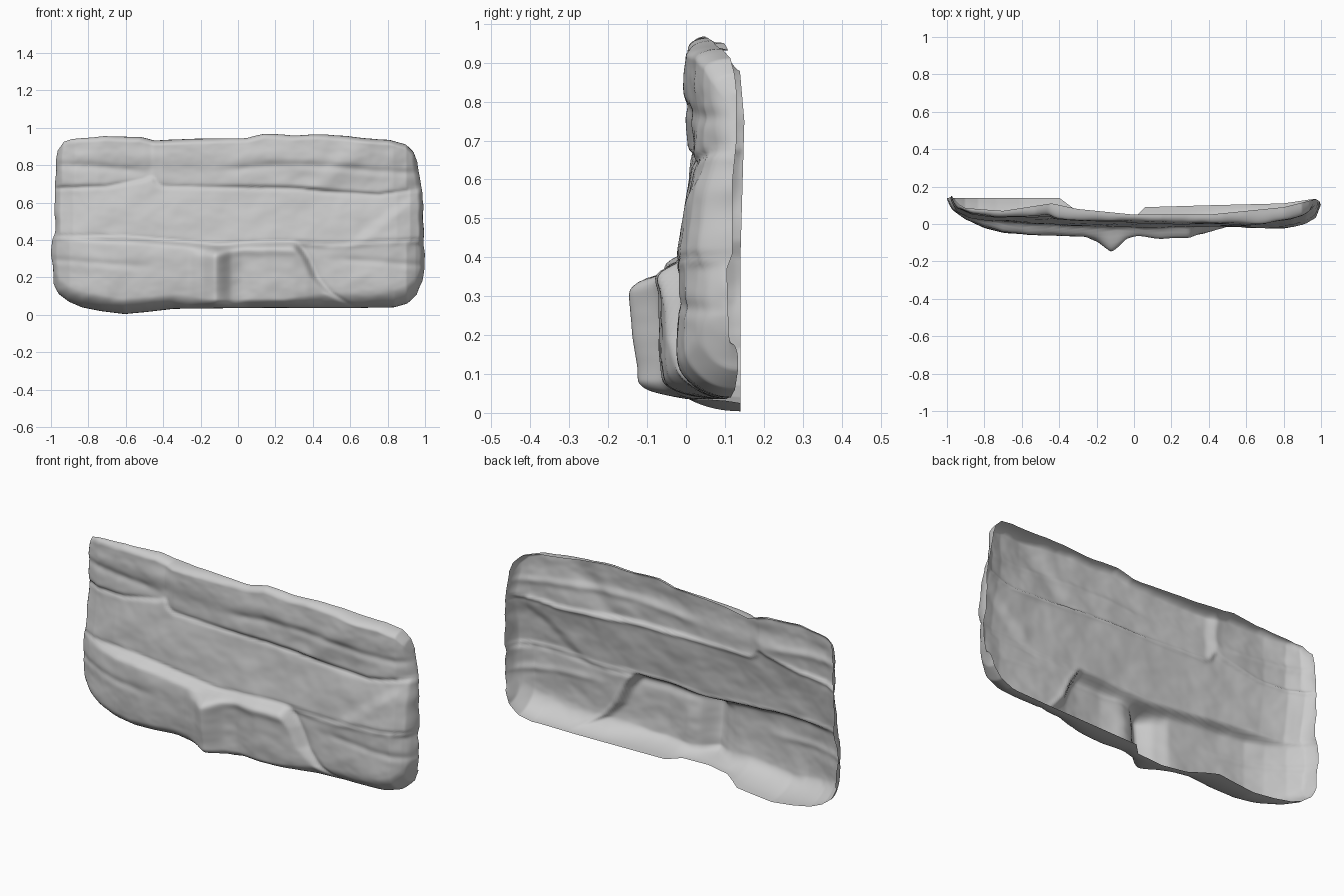
import bpy, bmesh, math
from mathutils import Vector, noise

if "Cube" in bpy.data.objects:
    bpy.data.objects.remove(bpy.data.objects["Cube"])

NU, NV = 240, 130


def curve(keys, t):
    """Linear interpolation through (position, value) keys."""
    if t <= keys[0][0]:
        return keys[0][1]
    for (a, va), (b, vb) in zip(keys, keys[1:]):
        if t <= b:
            return va + (vb - va) * (t - a) / (b - a)
    return keys[-1][1]


def step(a, b, t):
    t = min(max((t - a) / (b - a), 0), 1)
    return t * t * (3 - 2 * t)


def mix(a, b, t):
    return a + (b - a) * t


def groove(t, width):
    return math.exp(-(t / width) ** 2)


# Outline of the slab
BOTTOM = [(-1, .17), (-.97, .11), (-.92, .07), (-.85, .04), (-.75, .02), (-.62, .004), (-.5, .015),
          (-.35, .032), (0, .036), (.6, .036), (.85, .04), (.92, .06), (.97, .11), (1, .18)]
TOP = [(-1, .88), (-.975, .925), (-.93, .94), (-.75, .955), (-.55, .95), (-.47, .93), (-.3, .94),
       (.05, .945), (.15, .97), (.3, .96), (.5, .965), (.65, .95), (.85, .935), (.94, .91), (.98, .87), (1, .82)]
LEFT = [(0, .98), (.2, .99), (.3, 1), (.4, .995), (.44, .98), (.7, .98), (.85, .97), (.95, .955)]
RIGHT = [(0, .98), (.15, .99), (.25, 1), (.4, .995), (.65, .99), (.69, .98), (.8, .965), (.95, .95)]

# Depth of each rock layer along x
LOWER = [(-1, .11), (-.97, .075), (-.9, .025), (-.8, -.02), (-.7, -.048), (-.55, -.058), (-.35, -.062), (-.22, -.065),
         (.05, -.055), (.15, -.069), (.3, -.065), (.37, -.055), (.45, -.03), (.6, -.018)]
LOWER_R = [(.3, -.006), (.6, -.018), (.8, -.02), (.9, -.008), (.95, .025), (.98, .055), (1, .085)]
MIDDLE = [(-1, .125), (-.95, .08), (-.88, .045), (-.75, .025), (-.5, .01), (-.2, 0), (.2, .0),
          (.6, .005), (.85, .015), (.92, .03), (.97, .06), (1, .09)]
UPPER = [(-1, .13), (-.94, .08), (-.87, .05), (-.75, .035), (-.5, .04), (-.46, .045), (-.41, .025), (-.2, .015),
         (.1, .003), (.4, .002), (.7, .008), (.83, .02), (.9, .04), (.95, .075), (1, .11)]

# Creases between layers, and the back rims
CREASE_LOW = [(-1, .42), (-.6, .415), (-.3, .39), (-.1, .37), (.05, .385), (.3, .39), (.5, .375), (.75, .39), (1, .4)]
CREASE_HIGH = [(-1, .68), (-.7, .69), (-.5, .73), (-.46, .75), (-.44, .71), (-.4, .69), (-.1, .685),
               (.3, .68), (.5, .66), (.75, .645), (1, .68)]
RIM_BOTTOM = [(-1, .14), (-.4, .14), (-.28, .05), (-.15, .02), (0, .03), (.06, .09), (.4, .1), (.8, .11), (1, .14)]
RIM_TOP = [(-1, .14), (-.9, .085), (-.7, .07), (-.44, .11), (-.3, .08), (0, .05), (.4, .05), (.8, .09), (1, .14)]
RIM_LEFT = [(.05, .14), (.4, .14), (.75, .15), (.92, .135)]
RIM_RIGHT = [(.05, .14), (.12, .125), (.2, .11), (.37, .105), (.41, .12), (.6, .12), (.7, .13), (.92, .13)]
BOTTOM_RADIUS = [(-.9, .09), (-.3, .08), (-.15, .05), (.25, .05), (.5, .09), (1, .11)]


def rock_depth(x, z):
    # lower ledge, with the diagonal split on its right
    split = curve([(.03, .62), (.07, .55), (.12, .47), (.2, .4), (.3, .355), (.38, .3)], z)
    low = mix(curve(LOWER, x), curve(LOWER_R, x), step(split - .02, split + .03, x))
    low += .008 * groove(x - split - .025, .015)
    low += .016 * (abs(z - .24) / .2) ** 3
    # pointed boss
    nose = curve([(-.26, 0), (-.19, .032), (-.15, .066), (-.12, .09), (-.09, .07), (-.04, .02), (.02, 0)], x)
    low -= nose * step(.02, .06, z) * (1 - step(.31, .385, z)) * (1 - .2 * step(.27, .1, z))
    # hollow beside the boss, under a hood
    low += .014 * groove(x + .01, .09) * groove(z - .2, .09)
    low -= .012 * groove(z - .345, .025) * step(-.14, -.06, x) * (1 - step(.28, .36, x))
    # bedding line on the outer parts
    low += .007 * groove(z - .28 - .02 * math.sin(4 * x), .018) * step(.45, .65, abs(x))
    # middle course leans back towards its top
    mid = curve(MIDDLE, x) + mix(-.02, .018, (z - .4) / .27)
    mid -= .014 * step(.0, .1, (x - .62) - (z - .42) * 1.2) * (1 - step(.55, .67, z))
    # upper course
    up = curve(UPPER, x) - .008 * groove(z - .84, .05) + .006
    bed = step(-.15, .05, x) + (1 - step(-.6, -.45, x))
    up += .007 * bed * groove(z - .78 - .02 * math.sin(5 * x), .02)
    up -= .01 * groove(x - .55 - (z - .8), .08)
    c1, c2 = curve(CREASE_LOW, x), curve(CREASE_HIGH, x)
    y = mix(low, mid, step(c1 - .03, c1 + .006, z))
    y = mix(y, up, step(c2 - .008, c2 + .014, z))
    y += .01 * groove(z - c1 - .004, .007) + .012 * groove(z - c2 + .004, .007)
    # chipped stone texture
    y += .005 * noise.fractal(Vector((x * 6, 3.1, z * 8)), 1, 2, 3)
    y += .007 * noise.noise(Vector((x * 6, 8.7, z * 8)))
    return y


def roll(y, rim, d, r):
    """Bend the face back to the rim within distance r of an edge."""
    t = 1 - min(max(d / r, 0), 1)
    return rim + (y - rim) * math.sqrt(1 - t * t)


def spread(t):
    """Pack grid lines towards the edges."""
    return mix(t, .5 - .5 * math.cos(math.pi * t), .85)


# Slab shell: one open-backed sheet
bm = bmesh.new()
grid = []
for j in range(NV + 1):
    v = spread(j / NV)
    row = []
    for i in range(NU + 1):
        u = spread(i / NU) * 2 - 1
        zb, zt = curve(BOTTOM, u), curve(TOP, u)
        zt += .004 * noise.noise(Vector((u * 9, 4.2, 0)))
        z = mix(zb, zt, v)
        w = curve(LEFT if u < 0 else RIGHT, z)
        w += .008 * noise.noise(Vector((u, 1.5, z * 14))) * abs(u) ** 8 - .002
        x = u * w
        y = rock_depth(x, z)
        y = roll(y, curve(RIM_TOP, x), zt - z, .03)
        y = roll(y, curve(RIM_BOTTOM, x), z - zb, curve(BOTTOM_RADIUS, x))
        y = roll(y, curve(RIM_LEFT if u < 0 else RIM_RIGHT, z), w - abs(x), .03)
        row.append(bm.verts.new((x, y, z)))
    grid.append(row)
for j in range(NV):
    for i in range(NU):
        bm.faces.new((grid[j][i], grid[j][i + 1], grid[j + 1][i + 1], grid[j + 1][i]))
for _ in range(2):
    bmesh.ops.smooth_vert(bm, verts=[v for v in bm.verts if not v.is_boundary], factor=.4,
                          use_axis_x=False, use_axis_y=True, use_axis_z=False)
mesh = bpy.data.meshes.new("rock_slab")
bm.to_mesh(mesh)
bm.free()
slab = bpy.data.objects.new("rock_slab", mesh)
bpy.context.collection.objects.link(slab)
for p in mesh.polygons:
    p.use_smooth = True
